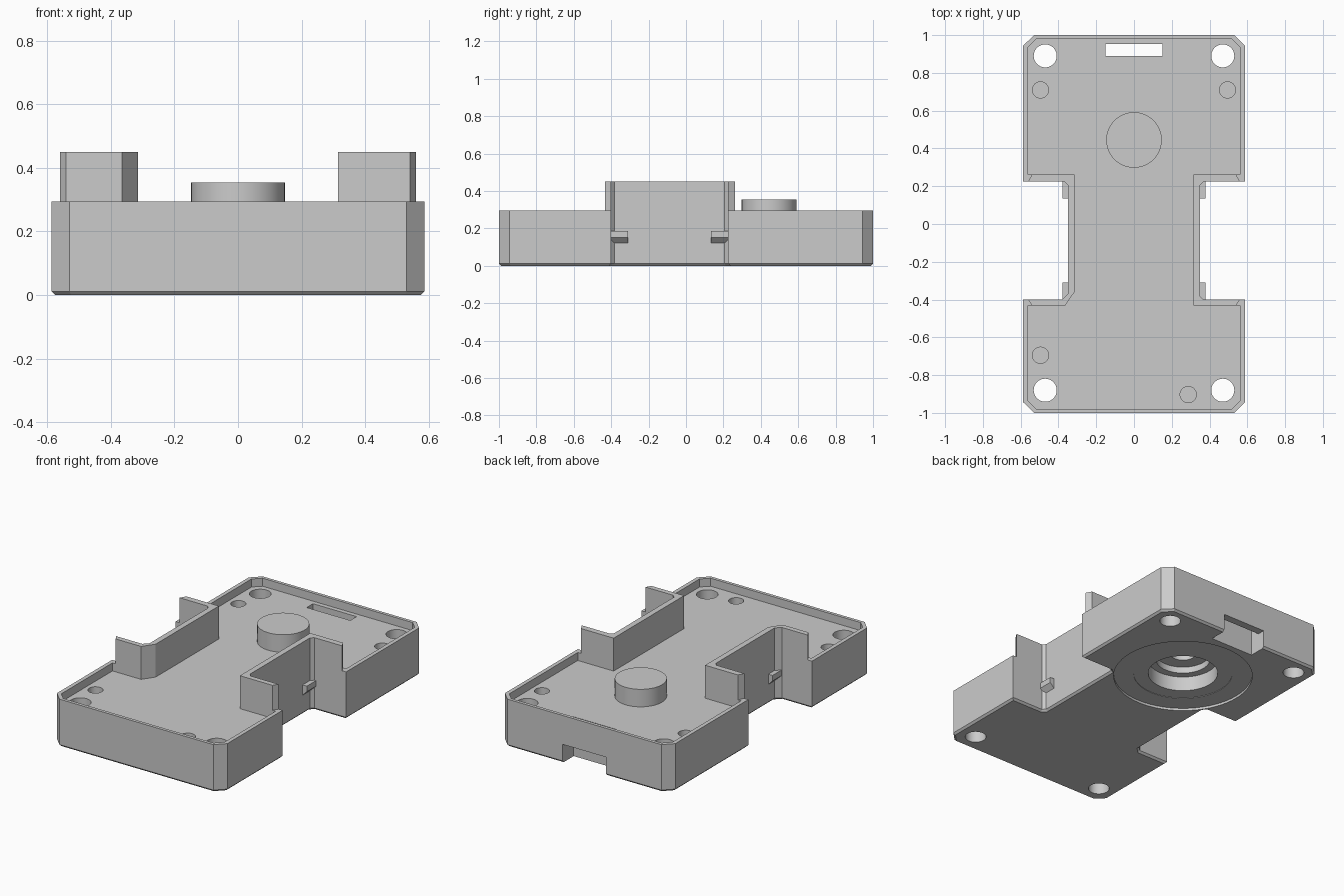
import bpy, bmesh, math
from mathutils import Vector

if "Cube" in bpy.data.objects:
    bpy.data.objects.remove(bpy.data.objects["Cube"])

RIM, FLOOR, WALL_TOP = 0.295, 0.245, 0.45
HUB = (0, 0.445)


def prism(name, pts, z0, z1, bottom_bevel=0):
    """Extrude a flat outline from z0 up to z1."""
    bm = bmesh.new()
    face = bm.faces.new([bm.verts.new((x, y, z0)) for x, y in pts])
    res = bmesh.ops.extrude_face_region(bm, geom=[face], use_keep_orig=True)
    moved = [v for v in res["geom"] if isinstance(v, bmesh.types.BMVert)]
    bmesh.ops.translate(bm, vec=(0, 0, z1 - z0), verts=moved)
    bmesh.ops.recalc_face_normals(bm, faces=bm.faces)
    if bottom_bevel:
        edges = [e for e in bm.edges if all(abs(v.co.z - z0) < 1e-6 for v in e.verts)]
        bmesh.ops.bevel(bm, geom=edges, offset=bottom_bevel, segments=1,
                        affect='EDGES', profile=0.5)
    me = bpy.data.meshes.new(name)
    bm.to_mesh(me)
    bm.free()
    ob = bpy.data.objects.new(name, me)
    bpy.context.collection.objects.link(ob)
    return ob


def disc(name, centre, r, z0, z1, n=64):
    pts = [(centre[0] + r * math.cos(2 * math.pi * i / n),
            centre[1] + r * math.sin(2 * math.pi * i / n)) for i in range(n)]
    return prism(name, pts, z0, z1)


def rect(x0, x1, y0, y1):
    return [(x0, y0), (x1, y0), (x1, y1), (x0, y1)]


def cut(target, cutter):
    mod = target.modifiers.new("cut", 'BOOLEAN')
    mod.operation, mod.solver, mod.object = 'DIFFERENCE', 'EXACT', cutter
    bpy.context.view_layer.objects.active = target
    bpy.ops.object.modifier_apply(modifier=mod.name)
    bpy.data.objects.remove(cutter, do_unlink=True)


def smooth(ob):
    bpy.ops.object.select_all(action='DESELECT')
    ob.select_set(True)
    bpy.context.view_layer.objects.active = ob
    bpy.ops.object.shade_smooth_by_angle(angle=math.radians(25))


def mirror_x(pts):
    return [(-x, y) for x, y in pts]


# Right and left notch lines, front to back: outer face and inner face
def outer_notch(c):
    return [(0.35 + c, -0.40), (0.35, -0.40 + c), (0.35, 0.207), (0.368, 0.225)]


outer_r = outer_notch(0.018)
outer_l = mirror_x(outer_notch(0.03))
inner_r = [(0.315, -0.432), (0.315, 0.262)]
inner_l = [(-0.365, -0.432), (-0.315, -0.36), (-0.315, 0.262)]


def side(w, h, c, y0, y1, notch):
    """Right half of an I-shaped outline, front to back."""
    return ([(w - c, -h), (w, -h + c), (w, y0)] + notch +
            [(w, y1), (w, h - c), (w - c, h)])


def full(w, h, c, y0, y1, right, left):
    return (side(w, h, c, y0, y1, right) +
            mirror_x(side(w, h, c, y0, y1, mirror_x(left)))[::-1])


# Solid body with a recessed top tray
body = prism("body", full(0.587, 1.0, 0.057, -0.40, 0.225, outer_r, outer_l),
             0, RIM, bottom_bevel=0.012)
cut(body, prism("tray_cut", full(0.562, 0.98, 0.045, -0.432, 0.262, inner_r, inner_l),
                FLOOR, 0.6))

# Corner through holes and blind pin holes
for x, y in [(-0.47, 0.89), (0.47, 0.89), (-0.47, -0.88), (0.47, -0.88)]:
    cut(body, disc("screw_cut", (x, y), 0.061, -0.1, 0.6, 40))
for x, y in [(-0.495, 0.71), (0.495, 0.71), (-0.495, -0.695), (0.287, -0.903)]:
    cut(body, disc("pin_cut", (x, y), 0.043, 0.12, 0.6, 32))

# Slot through the floor and notch in the back edge
cut(body, prism("back_notch_cut", rect(-0.15, 0.15, 0.89, 1.1), -0.1, 0.115))
cut(body, prism("slot_cut", rect(-0.15, 0.15, 0.89, 0.952), -0.1, 0.6))

# Stepped round recess in the underside
for r, depth in [(0.405, 0.015), (0.288, 0.018), (0.203, 0.11), (0.157, 0.15), (0.075, 0.2)]:
    cut(body, disc("bore_cut", HUB, r, -0.1, depth))
smooth(body)

# Raised disc on the tray
hub = disc("raised_disc", HUB, 0.147, FLOOR, 0.354)
smooth(hub)


# Tall walls around each waist notch
def wall(name, outer, inner, s):
    ends_front = [(0.54 * s, -0.432), (0.56 * s, -0.40)]
    ends_back = [(0.56 * s, 0.225), (0.54 * s, 0.262)]
    prism(name, ends_front + outer + ends_back + inner[::-1], RIM, WALL_TOP)


wall("right_wall", outer_r, inner_r, 1)
wall("left_wall", outer_l, inner_l, -1)

# Clip tabs in the notch corners, with a sloped underside
for s, label in ((1, "right"), (-1, "left")):
    for y0, y1, end in ((-0.40, -0.31, "front"), (0.135, 0.225, "back")):
        tab = prism(f"{label}_{end}_tab",
                    [(s * 0.349, 0.12), (s * 0.379, 0.15), (s * 0.379, 0.185), (s * 0.349, 0.185)],
                    y0, y1)
        for v in tab.data.vertices:
            v.co = Vector((v.co.x, v.co.z, v.co.y))
        tab.data.flip_normals()
